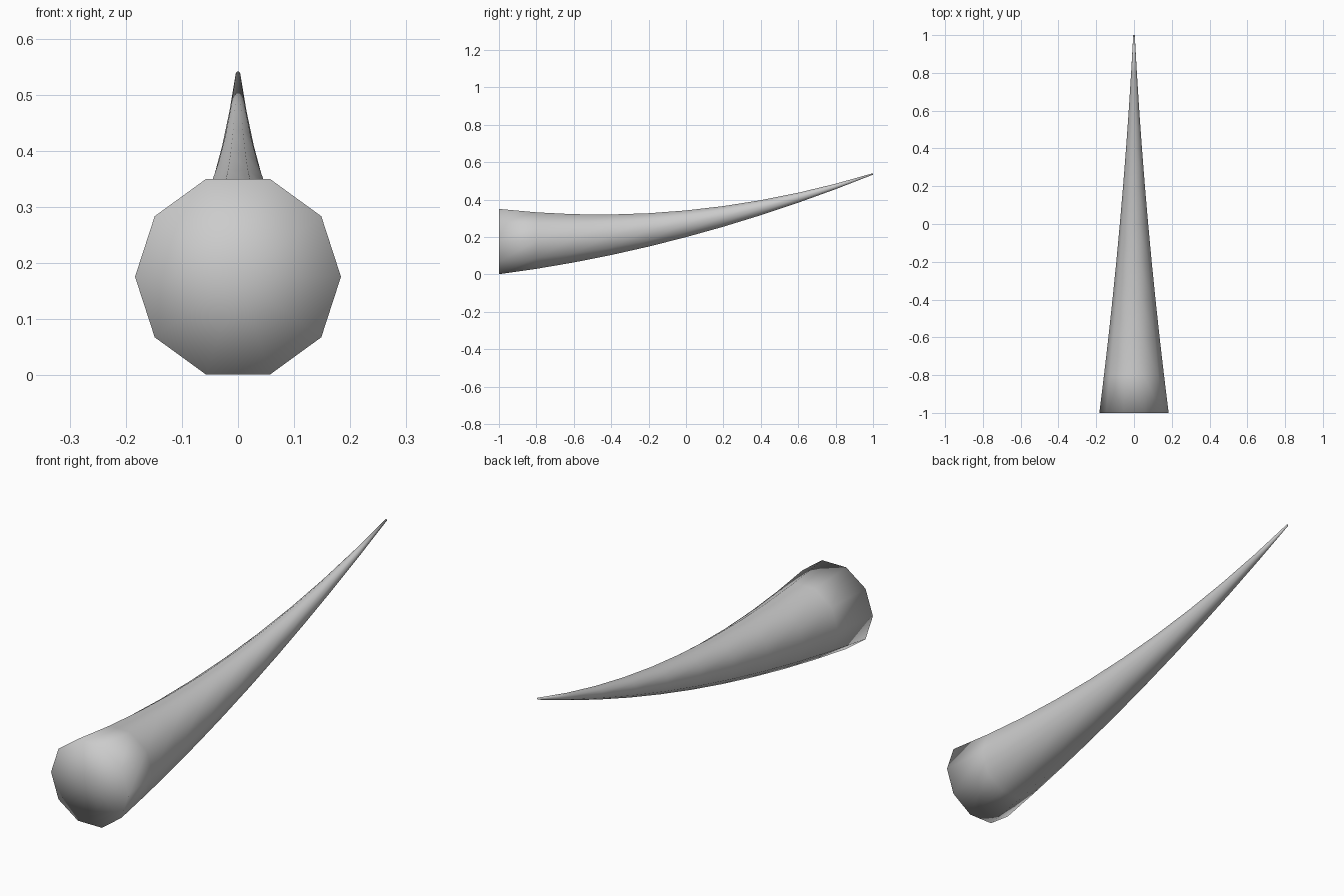
import bpy, bmesh, math

if "Cube" in bpy.data.objects:
    bpy.data.objects.remove(bpy.data.objects["Cube"])

SIDES, SEGMENTS = 10, 10

bm = bmesh.new()


def ring(t):
    """Ten-sided cross-section at distance t from the wide end."""
    radius = 0.1835 - 0.1273 * t + 0.0188 * t * t
    height = 0.1755 + 0.0093 * t + 0.0858 * t * t
    verts = []
    for i in range(SIDES):
        a = 2 * math.pi * i / SIDES
        verts.append(bm.verts.new((radius * math.cos(a), t - 1,
                                   height + radius * math.sin(a))))
    return verts


def cap(loop):
    """Close an end with a fan of triangles."""
    n = len(loop)
    centre = bm.verts.new(sum((v.co for v in loop[1:]), loop[0].co.copy()) / n)
    for i in range(n):
        bm.faces.new((loop[i], loop[(i + 1) % n], centre))


# Tapered, upward-curving body
rings = [ring(2 * k / SEGMENTS) for k in range(SEGMENTS + 1)]
for a, b in zip(rings, rings[1:]):
    for i in range(SIDES):
        j = (i + 1) % SIDES
        bm.faces.new((a[i], a[j], b[j], b[i]))

# Flat ends
cap(rings[0])
cap(rings[-1])

bmesh.ops.recalc_face_normals(bm, faces=bm.faces)
for f in bm.faces:
    f.smooth = True

mesh = bpy.data.meshes.new("horn")
bm.to_mesh(mesh)
bm.free()
horn = bpy.data.objects.new("horn", mesh)
bpy.context.collection.objects.link(horn)
